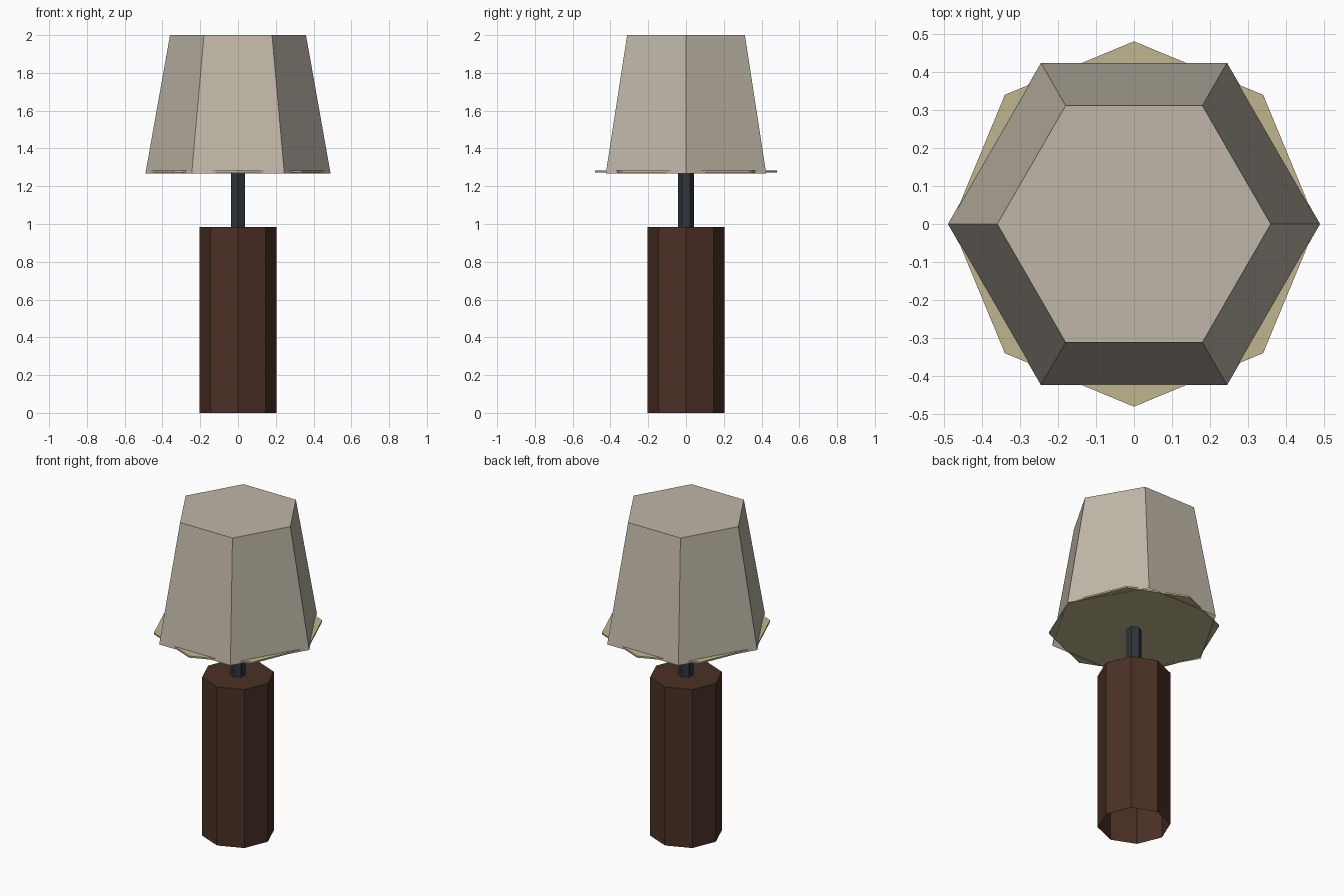
import bpy, bmesh, math

if "Cube" in bpy.data.objects:
    bpy.data.objects.remove(bpy.data.objects["Cube"])


def material(name, rgb):
    mat = bpy.data.materials.new(name)
    mat.diffuse_color = (*rgb, 1.0)
    mat.use_nodes = True
    mat.node_tree.nodes["Principled BSDF"].inputs["Base Color"].default_value = mat.diffuse_color
    return mat


def prism(name, sides, r_low, r_high, z_low, z_high, mat, turn=0.0, bottom=True):
    """Flat-shaded tapered prism; the top is always capped, the bottom optionally."""
    bm = bmesh.new()
    rings = []
    for r, z in ((r_low, z_low), (r_high, z_high)):
        angles = [turn + 2 * math.pi * i / sides for i in range(sides)]
        rings.append([bm.verts.new((r * math.cos(a), r * math.sin(a), z)) for a in angles])
    low, high = rings
    for i in range(sides):
        j = (i + 1) % sides
        bm.faces.new((low[i], low[j], high[j], high[i]))
    bm.faces.new(high)
    if bottom:
        bm.faces.new(low[::-1])
    mesh = bpy.data.meshes.new(name)
    bm.to_mesh(mesh)
    bm.free()
    mesh.materials.append(mat)
    obj = bpy.data.objects.new(name, mesh)
    bpy.context.collection.objects.link(obj)
    return obj


wood = material("dark_wood", (0.07, 0.03, 0.018))
metal = material("dark_metal", (0.03, 0.036, 0.042))
fabric = material("shade_fabric", (0.52, 0.47, 0.39))
glow = material("diffuser_cream", (0.52, 0.46, 0.27))

# Octagonal base, open underneath
prism("lamp_base", 8, 0.205, 0.205, 0.0, 0.985, wood, bottom=False)

# Thin hexagonal rod with corners towards front and back
prism("rod", 6, 0.042, 0.042, 0.98, 1.275, metal, turn=math.pi / 2)

# Thin octagonal diffuser poking out below the shade
prism("diffuser", 8, 0.481, 0.481, 1.273, 1.283, glow)

# Tapered hexagonal shade, open underneath
prism("lampshade", 6, 0.49, 0.36, 1.268, 2.0, fabric, bottom=False)
